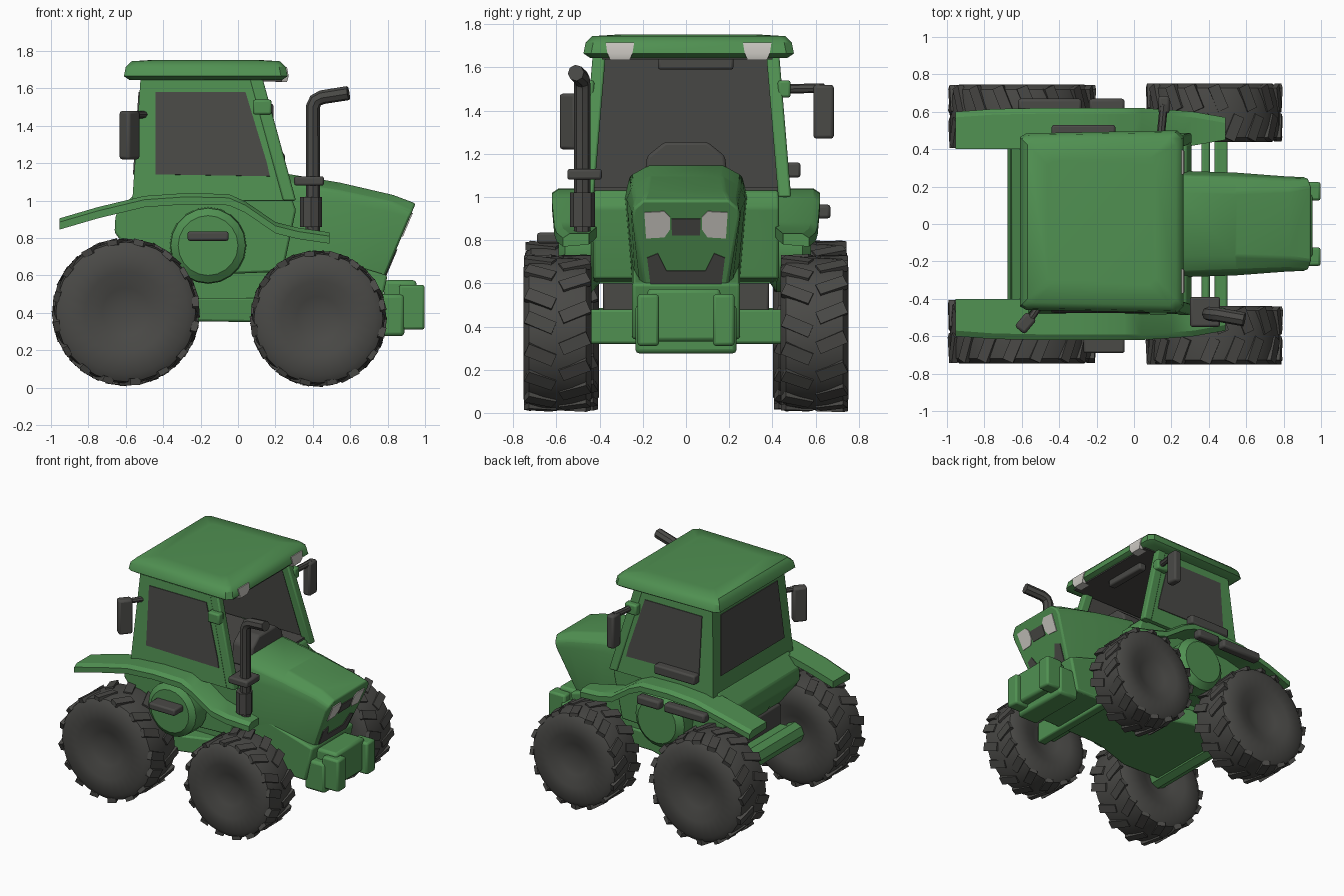
import bpy, bmesh, math, random
from mathutils import Matrix, Vector

if "Cube" in bpy.data.objects:
    bpy.data.objects.remove(bpy.data.objects["Cube"])

random.seed(4)


def material(name, rgb):
    m = bpy.data.materials.new(name)
    m.diffuse_color = (*rgb, 1)
    m.use_nodes = True
    m.node_tree.nodes["Principled BSDF"].inputs["Base Color"].default_value = m.diffuse_color
    return m


GREEN = material("green paint", (0.08, 0.28, 0.083))
DARK = material("dark grey", (0.068, 0.067, 0.062))
LIGHT = material("lamp grey", (0.6, 0.58, 0.54))


def finish(name, bm, mats, angle=35, bevel=0.0):
    me = bpy.data.meshes.new(name)
    bm.to_mesh(me)
    bm.free()
    ob = bpy.data.objects.new(name, me)
    bpy.context.collection.objects.link(ob)
    for m in mats:
        me.materials.append(m)
    if bevel:
        b = ob.modifiers.new("bevel", 'BEVEL')
        b.width, b.segments, b.limit_method = bevel, 2, 'ANGLE'
    if angle:
        bpy.ops.object.select_all(action='DESELECT')
        ob.select_set(True)
        bpy.context.view_layer.objects.active = ob
        bpy.ops.object.shade_smooth_by_angle(angle=math.radians(angle))
    return ob


def loft_bm(rings):
    bm = bmesh.new()
    vs = [[bm.verts.new(p) for p in r] for r in rings]
    n = len(rings[0])
    for a, b in zip(vs, vs[1:]):
        for i in range(n):
            j = (i + 1) % n
            bm.faces.new((a[i], a[j], b[j], b[i]))
    bm.faces.new(vs[0][::-1])
    bm.faces.new(vs[-1])
    bmesh.ops.recalc_face_normals(bm, faces=bm.faces)
    return bm


def loft(name, rings, mat, angle=35, bevel=0.0):
    return finish(name, loft_bm(rings), [mat], angle, bevel)


def box(name, lo, hi, mat, bevel=0.012):
    (x0, y0, z0), (x1, y1, z1) = lo, hi
    return loft(name, [[(x0, y0, z), (x1, y0, z), (x1, y1, z), (x0, y1, z)] for z in (z0, z1)], mat, 35, bevel)


def prism(name, xz, y0, y1, mat, bevel=0.015):
    return loft(name, [[(x, y, z) for x, z in xz] for y in (y0, y1)], mat, 35, bevel)


def plate(name, pts, normal, mat):
    n = Vector(normal).normalized()
    return loft(name, [[Vector(p) + n * d for p in pts] for d in (-0.003, 0.006)], mat)


def tube(name, pts, r, mat):
    cu = bpy.data.curves.new(name, 'CURVE')
    cu.dimensions, cu.bevel_depth, cu.bevel_resolution, cu.use_fill_caps = '3D', r, 2, True
    sp = cu.splines.new('POLY')
    sp.points.add(len(pts) - 1)
    for p, c in zip(sp.points, pts):
        p.co = (*c, 1)
    ob = bpy.data.objects.new(name, cu)
    bpy.context.collection.objects.link(ob)
    cu.materials.append(mat)
    bpy.ops.object.select_all(action='DESELECT')
    ob.select_set(True)
    bpy.context.view_layer.objects.active = ob
    bpy.ops.object.convert(target='MESH')
    bpy.ops.object.shade_smooth_by_angle(angle=math.radians(40))


def lathe(centre, profile, n=28):
    """Spin (radius, y) pairs about an axis along y; returns the bmesh."""
    cx, cy, cz = centre
    return loft_bm([[(cx + r * math.sin(2 * math.pi * i / n), cy + y, cz + r * math.cos(2 * math.pi * i / n))
                     for i in range(n)] for r, y in profile])


# Wheels: dished tyre with shallow angled lugs
def wheel(name, centre, r, hw):
    half = [(0.12, 0.68), (0.32, 0.76), (0.55, 0.98), (0.84, 0.98), (0.945, 0.82), (0.97, 0.4)]
    prof = [(a * r, -b * hw) for a, b in half] + [(a * r, b * hw) for a, b in half[::-1]]
    bm = lathe(centre, prof)
    for i in range(16):
        for s in (-1, 1):
            ang = 2 * math.pi * (i + 0.25 * s) / 16 + random.uniform(-0.04, 0.04)
            m = (Matrix.Translation(centre) @ Matrix.Rotation(ang, 4, 'Y')
                 @ Matrix.Translation((0, s * hw * 0.5, r * 0.95)) @ Matrix.Rotation(s * 0.4, 4, 'Z')
                 @ Matrix.Diagonal((0.06, hw * 0.86, r * random.uniform(0.07, 0.095), 1)))
            bmesh.ops.create_cube(bm, size=1, matrix=m)
    finish(name, bm, [DARK])


for s, side in ((-1, "right"), (1, "left")):
    wheel(side + "_rear_wheel", (-0.6, s * 0.575, 0.405), 0.395, 0.175)
    wheel(side + "_front_wheel", (0.43, s * 0.595, 0.37), 0.365, 0.16)

# Axles
tube("rear_axle", [(-0.6, -0.46, 0.41), (-0.6, 0.46, 0.41)], 0.075, GREEN)
box("front_axle", (0.43, -0.48, 0.32), (0.5, 0.48, 0.48), GREEN)
box("steering_bar", (0.36, -0.46, 0.36), (0.405, 0.46, 0.42), GREEN)

# Chassis, belly and body below the cab
prism("chassis", [(-0.64, 0.85), (-0.5, 0.6), (-0.22, 0.36), (0.74, 0.34), (0.8, 0.6), (0.3, 0.75)],
      -0.25, 0.25, GREEN)
loft("belly", [[(x, -w, z0), (x, w, z0), (x, w, 0.48), (x, -w, 0.48)]
               for x, w, z0 in ((-0.6, 0.39, 0.37), (-0.22, 0.38, 0.355), (0.1, 0.27, 0.35), (0.72, 0.24, 0.34))],
     GREEN, 30, 0.012)
prism("cab_base", [(-0.66, 0.83), (-0.655, 0.92), (-0.56, 1.03), (0.28, 1.03), (0.31, 0.95), (0.24, 0.62),
                   (-0.25, 0.6), (-0.5, 0.62)], -0.43, 0.43, GREEN, 0.012)
box("rear_hitch_block", (-0.53, -0.385, 0.47), (-0.42, 0.385, 0.63), DARK)

# Hood lofted from back to nose; each row: bottom x, top x, z levels, half widths
hood_rows = [(0.2, 0.22, (0.5, 1.0, 1.1, 1.15), (0.24, 0.285, 0.26, 0.17)),
             (0.5, 0.55, (0.52, 0.99, 1.05, 1.095), (0.23, 0.275, 0.25, 0.17)),
             (0.7, 0.83, (0.55, 0.94, 0.99, 1.03), (0.21, 0.255, 0.24, 0.18)),
             (0.775, 0.95, (0.57, 0.91, 0.945, 0.985), (0.19, 0.25, 0.245, 0.2))]
rings = []
for xb, xt, zs, ws in hood_rows:
    right = [(xb + (xt - xb) * (z - zs[0]) / (zs[3] - zs[0]), -w, z) for z, w in zip(zs, ws)]
    rings.append(right + [(x, -y, z) for x, y, z in right[::-1]])
loft("hood", rings, GREEN, 35, 0.012)


# Nose details lying on the sloped front face
def nose_plate(name, yz, mat):
    plate(name, [(0.775 + (z - 0.57) * 0.4217, y, z) for y, z in yz], (1, 0, -0.4217), mat)


for s, side in ((-1, "right"), (1, "left")):
    nose_plate(side + "_headlamp", [(s * 0.075, 0.85), (s * 0.1, 0.815), (s * 0.185, 0.81), (s * 0.193, 0.93),
                                    (s * 0.1, 0.935), (s * 0.075, 0.91)], LIGHT)
nose_plate("nose_vent", [(-0.065, 0.825), (0.065, 0.825), (0.068, 0.9), (-0.068, 0.9)], DARK)
nose_plate("grille", [(-0.18, 0.72), (-0.13, 0.74), (-0.09, 0.66), (0.09, 0.66), (0.13, 0.74), (0.18, 0.72),
                      (0.165, 0.6), (-0.165, 0.6)], DARK)

# Front ballast
box("ballast_base", (0.72, -0.235, 0.275), (0.89, 0.235, 0.5), GREEN, 0.02)
box("ballast_centre", (0.78, -0.18, 0.33), (0.955, 0.16, 0.575), GREEN, 0.02)
for s in (-1, 1):
    box("ballast_weight", (0.86, s * 0.175 - 0.05, 0.31), (0.998, s * 0.175 + 0.05, 0.55), GREEN, 0.015)

# Fenders following the wheels; rows: x, top z, inner y, outer y
fender_rows = [(-0.955, 0.905, 0.4, 0.6), (-0.75, 0.965, 0.4, 0.615), (-0.5, 1.025, 0.4, 0.62),
               (-0.28, 1.04, 0.4, 0.62), (-0.05, 1.035, 0.4, 0.62), (0.04, 0.995, 0.4, 0.62),
               (0.2, 0.885, 0.4, 0.61), (0.32, 0.855, 0.42, 0.6), (0.49, 0.83, 0.45, 0.57)]
for s, side in ((-1, "right"), (1, "left")):
    loft(side + "_fender", [[(x, s * a, z), (x, s * (b - 0.03), z), (x, s * b, z - 0.02), (x, s * b, z - 0.06),
                             (x, s * a, z - 0.05)] for x, z, a, b in fender_rows], GREEN, 30)
    # Rounded tank under the fender
    finish(side + "_tank", lathe((-0.16, s * 0.49, 0.76),
                                 [(0.16, -0.1), (0.2, -0.07), (0.205, 0.05), (0.16, 0.09)], 20), [GREEN])
box("right_step", (-0.27, -0.69, 0.785), (-0.05, -0.54, 0.835), DARK)
for x0, x1 in ((-0.62, -0.28), (-0.24, -0.05)):
    box("left_fender_strip", (x0, 0.6, 0.9), (x1, 0.67, 0.965), DARK, 0.015)

# Cab shell: three walls with dark lining, open windscreen
low = [(0.3, -0.48, 1.0), (-0.565, -0.48, 1.0), (-0.565, 0.48, 1.0), (0.3, 0.48, 1.0)]
top = [(0.12, -0.425, 1.67), (-0.52, -0.425, 1.67), (-0.52, 0.425, 1.67), (0.12, 0.425, 1.67)]
bm = bmesh.new()
lv, tv = [bm.verts.new(p) for p in low], [bm.verts.new(p) for p in top]
for i in range(3):
    bm.faces.new((lv[i + 1], lv[i], tv[i], tv[i + 1]))
cab = finish("cab_walls", bm, [GREEN, DARK], 0)
sol = cab.modifiers.new("thickness", 'SOLIDIFY')
sol.thickness, sol.offset, sol.material_offset = 0.03, -1, 1
box("cab_floor", (-0.53, -0.44, 1.02), (0.26, 0.44, 1.045), DARK, 0)
box("cab_ceiling", (-0.5, -0.39, 1.636), (0.235, 0.4, 1.66), DARK, 0)
box("sun_visor", (0.07, -0.13, 1.59), (0.13, 0.22, 1.65), DARK)


# Glass on the leaning walls
def wall_y(z):
    return 0.48 - 0.055 * (z - 1.0) / 0.67


for s, side in ((-1, "right"), (1, "left")):
    plate(side + "_window", [(x, s * wall_y(z), z) for x, z in
                             ((-0.44, 1.14), (0.17, 1.13), (0.155, 1.2), (0.04, 1.58), (-0.44, 1.58))],
          (0, s, 0.08), DARK)
    # Front posts
    loft(side + "_front_post", [[(x - 0.07, s * yo, z), (x, s * yo, z), (x, s * (yo - 0.06), z),
                                 (x - 0.07, s * (yo - 0.06), z)]
                                for x, yo, z in ((0.31, 0.487, 1.0), (0.13, 0.432, 1.66))], GREEN, 35, 0.01)
    box(side + "_post_bracket", (0.08, s * 0.455 - 0.03, 1.46), (0.18, s * 0.455 + 0.03, 1.54), GREEN)
    # Lamps set flush under the roof brim
    yc = 0.012 + s * 0.318
    loft(side + "_roof_lamp", [[(0.2, yc - w, z), (x, yc - w, z), (x, yc + w, z), (0.2, yc + w, z)]
                               for x, w, z in ((0.262, 0.045, 1.635), (0.271, 0.058, 1.665), (0.262, 0.066, 1.715))],
         LIGHT)
plate("rear_window", [(-0.565 + 0.045 * (z - 1) / 0.67, y, z) for y, z in
                      ((-0.38, 1.14), (0.38, 1.14), (0.34, 1.58), (-0.34, 1.58))], (-1, 0, 0.07), DARK)
box("left_window_ledge", (-0.44, 0.46, 1.09), (-0.1, 0.53, 1.16), DARK)

# Dashboard hump
loft("dashboard", [[(x, -0.2, 1.04), (x, -0.18, 1.19), (x, -0.1, 1.255), (x, 0.1, 1.255), (x, 0.18, 1.19),
                    (x, 0.2, 1.04)] for x in (0.08, 0.25)], DARK, 30, 0.015)


# Roof slab with chamfered corners
def roof_ring(inset, z):
    x0, x1, y0, y1, c = -0.61 + inset, 0.265 - inset, -0.475 + inset, 0.5 - inset, 0.035
    return [(x0 + c, y0 + 0.015, z), (x1 - c, y0, z), (x1, y0 + c, z), (x1, y1 - c, z), (x1 - c, y1, z),
            (x0 + c, y1 - 0.015, z), (x0, y1 - c, z), (x0, y0 + c, z)]


loft("roof", [roof_ring(0.03, 1.645), roof_ring(0, 1.665), roof_ring(0.01, 1.715), roof_ring(0.04, 1.745),
              roof_ring(0.15, 1.752)], GREEN, 35)

# Exhaust stack
tube("exhaust_pipe", [(0.4, -0.48, 0.82), (0.4, -0.48, 1.5), (0.415, -0.482, 1.535), (0.45, -0.485, 1.553),
                      (0.59, -0.51, 1.575)], 0.038, DARK)
tube("exhaust_muffler", [(0.39, -0.48, 0.86), (0.39, -0.48, 1.02)], 0.058, DARK)
box("exhaust_clamp", (0.3, -0.55, 1.08), (0.46, -0.39, 1.13), DARK)

# Mirrors
tube("left_mirror_arm", [(0.14, 0.44, 1.5), (0.16, 0.64, 1.505)], 0.022, DARK)
box("left_mirror", (0.13, 0.59, 1.27), (0.19, 0.685, 1.52), DARK, 0.015)
tube("right_mirror_arm", [(-0.5, -0.43, 1.46), (-0.57, -0.53, 1.46)], 0.02, DARK)
m = Matrix.Translation((-0.58, -0.53, 1.35)) @ Matrix.Rotation(math.radians(50), 4, 'Z')
bm = bmesh.new()
bmesh.ops.create_cube(bm, size=1, matrix=m @ Matrix.Diagonal((0.1, 0.07, 0.26, 1)))
finish("right_mirror", bm, [DARK], 35, 0.015)
